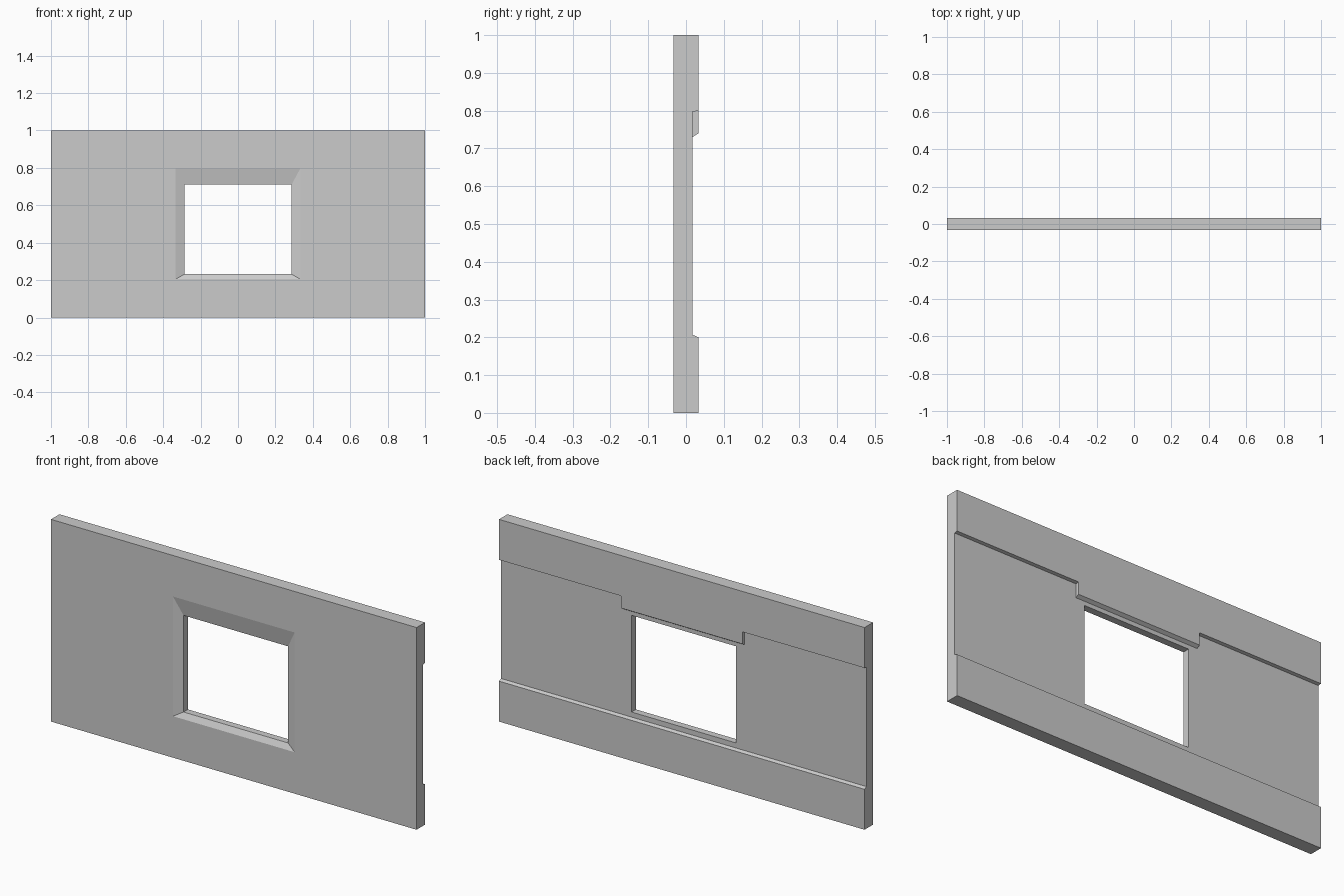
import bpy
import bmesh

default_cube = bpy.data.objects.get("Cube")
if default_cube:
    bpy.data.objects.remove(default_cube, do_unlink=True)

HALF = 0.033      # half the wall thickness
STEP = 0.017      # depth of the recessed faces
WIDE = 0.333      # half width of the lintel and the outer splay

concrete = bpy.data.materials.new("concrete grey")
concrete.use_nodes = True
concrete.diffuse_color = (0.6, 0.6, 0.6, 1)
concrete.node_tree.nodes["Principled BSDF"].inputs["Base Color"].default_value = (0.6, 0.6, 0.6, 1)


def loft(name, rings):
    """Solid joining matching rings of points, capped at both ends."""
    bm = bmesh.new()
    loops = [[bm.verts.new(p) for p in ring] for ring in rings]
    for a, b in zip(loops, loops[1:]):
        for i in range(len(a)):
            j = (i + 1) % len(a)
            bm.faces.new((a[i], a[j], b[j], b[i]))
    bm.faces.new(loops[0])
    bm.faces.new(loops[-1])
    bmesh.ops.recalc_face_normals(bm, faces=bm.faces)
    mesh = bpy.data.meshes.new(name)
    bm.to_mesh(mesh)
    bm.free()
    mesh.materials.append(concrete)
    obj = bpy.data.objects.new(name, mesh)
    bpy.context.collection.objects.link(obj)
    return obj


def prism(name, x0, x1, profile):
    """Side profile of (y, z) points swept along x."""
    return loft(name, [[(x, y, z) for y, z in profile] for x in (x0, x1)])


def rectangle(y, half_width, bottom, top):
    return [(-half_width, y, bottom), (half_width, y, bottom),
            (half_width, y, top), (-half_width, y, top)]


def cut(target, cutter):
    """Subtract the cutter for good and remove it."""
    cutter.hide_render = True
    mod = target.modifiers.new("cut", "BOOLEAN")
    mod.operation = "DIFFERENCE"
    mod.solver = "EXACT"
    mod.object = cutter
    graph = bpy.context.evaluated_depsgraph_get()
    mesh = bpy.data.meshes.new_from_object(target.evaluated_get(graph))
    target.modifiers.clear()
    target.data = mesh
    bpy.data.objects.remove(cutter, do_unlink=True)


# Wall panel with a full-width recess along the back, sloped at sill and lintel
wall = prism("wall_panel", -1, 1, [
    (-HALF, 0), (HALF, 0), (HALF, 0.2), (STEP, 0.207),
    (STEP, 0.73), (HALF, 0.74), (HALF, 1), (-HALF, 1)])

# The recess rises higher on both sides of the lintel
for side in (-1, 1):
    cut(wall, prism("recess_cutter", side * WIDE, side * 1.1, [
        (STEP, 0.7), (0.1, 0.7), (0.1, 0.8), (HALF, 0.8), (STEP, 0.797)]))

# Window opening, splayed outward on the front
outer = (WIDE, 0.205, 0.797)
inner = (0.286, 0.232, 0.71)
cut(wall, loft("opening_cutter", [
    rectangle(-0.1, *outer), rectangle(-HALF, *outer),
    rectangle(-STEP, *inner), rectangle(0.1, *inner)]))
